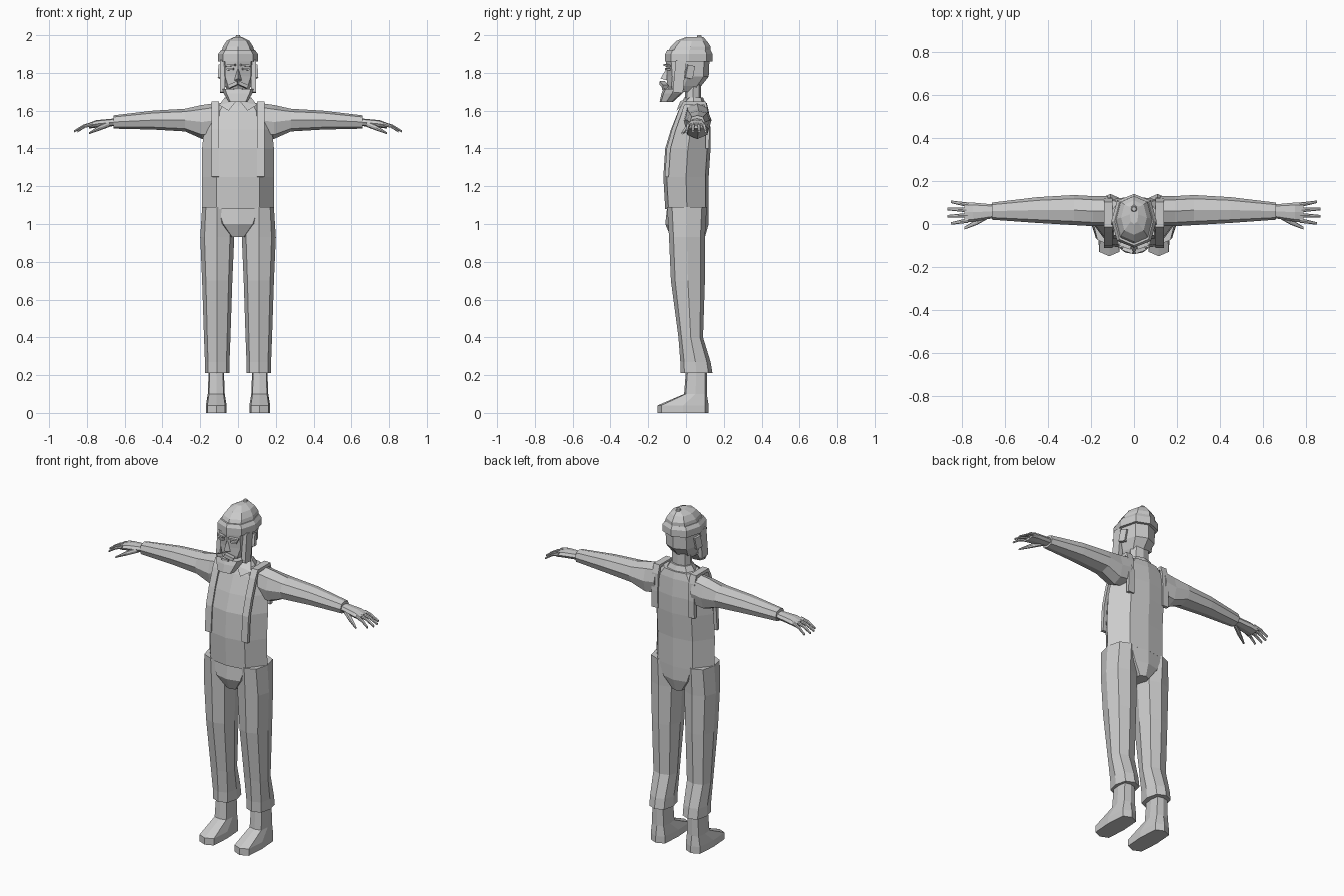
import bpy
import bmesh
from mathutils import Vector, Matrix, Euler

default_cube = bpy.data.objects.get("Cube")
if default_cube:
    bpy.data.objects.remove(default_cube, do_unlink=True)

GREY = (.6, .6, .6, 1)
material = bpy.data.materials.new("plain grey")
material.use_nodes = True
material.diffuse_color = GREY
shader = material.node_tree.nodes["Principled BSDF"]
shader.inputs["Base Color"].default_value = GREY
shader.inputs["Roughness"].default_value = .8


def finish(name, bm, mirror):
    """Turn a bmesh into a named object, optionally mirrored to the right side."""
    bmesh.ops.recalc_face_normals(bm, faces=bm.faces)
    mesh = bpy.data.meshes.new(name)
    bm.to_mesh(mesh)
    bm.free()
    mesh.materials.append(material)
    part = bpy.data.objects.new(name, mesh)
    bpy.context.collection.objects.link(part)
    if mirror:
        modifier = part.modifiers.new("mirror", "MIRROR")
        modifier.use_mirror_merge = False


def loft(name, rings, mirror=False):
    """Skin a list of equal-length rings and cap both ends."""
    bm = bmesh.new()
    rows = [[bm.verts.new(point) for point in ring] for ring in rings]
    for lower, upper in zip(rows, rows[1:]):
        for i in range(len(lower)):
            bm.faces.new((lower[i - 1], lower[i], upper[i], upper[i - 1]))
    bm.faces.new(rows[0])
    bm.faces.new(rows[-1])
    finish(name, bm, mirror)


def hull(name, points, mirror=False):
    """Faceted convex solid around a few points."""
    bm = bmesh.new()
    bmesh.ops.convex_hull(bm, input=[bm.verts.new(point) for point in points])
    finish(name, bm, mirror)


def block(name, centre, size, turn=(0, 0, 0), mirror=True):
    """Turned box."""
    bm = bmesh.new()
    placement = Matrix.LocRotScale(Vector(centre), Euler(turn), Vector(size))
    bmesh.ops.create_cube(bm, size=1, matrix=placement)
    finish(name, bm, mirror)


def octagon(centre, across, along, corner):
    """Eight-sided section whose diagonal corners sit at the given fractions."""
    u, v = corner
    outline = [(0, -1), (u, -v), (1, 0), (u, v), (0, 1), (-u, v), (-1, 0), (-u, -v)]
    return [centre + across * a + along * b for a, b in outline]


def upright_rings(rows, corner, x):
    """Level sections from rows of height, half width, front and back."""
    return [octagon(Vector((x, (front + back) / 2, height)), Vector((width, 0, 0)),
                    Vector((0, (back - front) / 2, 0)), corner)
            for height, width, front, back in rows]


def column(name, rows, corner=(.75, .75), x=0):
    loft(name, upright_rings(rows, corner, x), mirror=x > 0)


def limb(name, rows):
    """Mirrored sideways limb from rows of section centre, half depth and half height."""
    loft(name, [octagon(Vector(centre), Vector((0, depth, 0)),
                        Vector((0, 0, height)), (.75, .75))
                for centre, depth, height in rows], mirror=True)


# Jumper and hips
BODY_CORNER = (.6, .85)
torso_rows = [(1.08, .19, -.11, .12), (1.25, .19, -.12, .12), (1.4, .19, -.11, .13),
              (1.5, .18, -.08, .13), (1.6, .16, -.04, .12), (1.64, .12, -.02, .11)]
torso = upright_rings(torso_rows, BODY_CORNER, 0)
loft("jumper_body", torso)
column("trouser_hips", [(1.09, .18, -.1, .12), (1, .13, -.11, .12),
                        (.93, .05, -.08, .1)], BODY_CORNER)

# Braces follow the jumper's front corner up and its back corner down
front_corner, back_corner = 1, 3
path = [ring[front_corner] for ring in torso[1:]]
path += [ring[back_corner] for ring in reversed(torso[2:])]
for point in path:
    point.x = .12
strap = []
half_strap = Vector((.02, 0, 0))
for i, point in enumerate(path):
    before, after = path[max(i - 1, 0)], path[min(i + 1, len(path) - 1)]
    run = after - before
    outward = Vector((0, -run.z, run.y)).normalized() * .01
    strap.append([point - half_strap - outward, point + half_strap - outward,
                  point + half_strap + outward, point - half_strap + outward])
loft("shoulder_strap", strap, mirror=True)

# Trouser legs and feet
column("trouser_leg", [(1.09, .08, -.1, .11), (.93, .09, -.09, .1), (.7, .08, -.08, .1),
                       (.4, .07, -.04, .09), (.27, .065, -.03, .13),
                       (.21, .065, -.03, .14)], x=.11)
column("foot", [(0, .055, -.15, .12), (.04, .055, -.15, .12),
                (.1, .045, -.01, .11), (.23, .04, 0, .11)], (.85, .85), x=.115)

# Sleeves
limb("sleeve", [((.12, .06, 1.55), .07, .09), ((.19, .06, 1.54), .07, .09),
                ((.28, .065, 1.55), .07, .06), ((.45, .065, 1.55), .06, .05),
                ((.66, .06, 1.54), .04, .035)])

# Hands
limb("palm", [((.64, .06, 1.54), .03, .02), ((.75, .055, 1.53), .045, .02),
              ((.79, .055, 1.52), .045, .015)])
limb("thumb", [((.68, .04, 1.53), .016, .016), ((.73, .01, 1.51), .014, .014),
               ((.79, -.02, 1.48), .006, .005)])

# Fingers fan out from the middle of the palm and curl down
knuckles, middle = Vector((.77, .053, 1.53)), .053
for i, name in enumerate(("index", "middle", "ring", "little")):
    offset = (i - 1.5) * .024
    reach = .1 - 15 * offset ** 2
    rows = []
    for part in (0, .5, 1):
        centre = (knuckles.x + reach * part, middle + offset * (1 + part * .4),
                  knuckles.z - .04 * part ** 1.7)
        thickness = .011 - .005 * part
        rows.append((centre, thickness, thickness))
    limb(name + "_finger", rows)

# Neck and collar
column("neck", [(1.6, .06, -.01, .08), (1.77, .055, 0, .08)])
column("collar_band", [(1.62, .1, -.03, .11), (1.67, .065, -.01, .09)])
hull("collar_flap", [(.01, -.03, 1.65), (.05, -.05, 1.6), (.1, -.02, 1.63),
                     (.07, .02, 1.67)], mirror=True)

# Head and face
column("head", [(1.7, .05, -.09, .06), (1.73, .07, -.1, .08), (1.78, .09, -.1, .12),
                (1.89, .09, -.11, .125)])
hull("nose", [(0, -.1, 1.83), (0, -.135, 1.77), (.02, -.1, 1.76), (-.02, -.1, 1.76)])
block("ear", (.09, .02, 1.805), (.02, .04, .07), turn=(-.2, 0, .3))
block("eyebrow", (.04, -.1, 1.84), (.055, .02, .01), turn=(0, .1, .35))
block("eyelid", (.04, -.097, 1.82), (.035, .02, .01), turn=(0, .1, .35))
block("moustache", (.024, -.117, 1.737), (.055, .03, .018), turn=(0, .4, .35))
block("lower_lip", (0, -.115, 1.715), (.045, .025, .012), mirror=False)

# Beard with sideburns
column("beard", [(1.645, .05, -.14, -.07), (1.69, .075, -.13, -.02),
                 (1.715, .085, -.12, 0)], (.8, .8))
block("sideburn", (.083, -.035, 1.78), (.026, .055, .17), turn=(-.1, 0, 0))

# Knitted hat
column("hat_brim", [(1.86, .105, -.11, .14), (1.9, .105, -.11, .14),
                    (1.92, .09, -.1, .13)])
column("hat_crown", [(1.9, .09, -.1, .13), (1.94, .08, -.08, .13),
                     (1.97, .06, -.05, .11), (1.99, .02, 0, .09)])
column("hat_knob", [(1.97, .02, .05, .09), (2, .01, .06, .08)])
